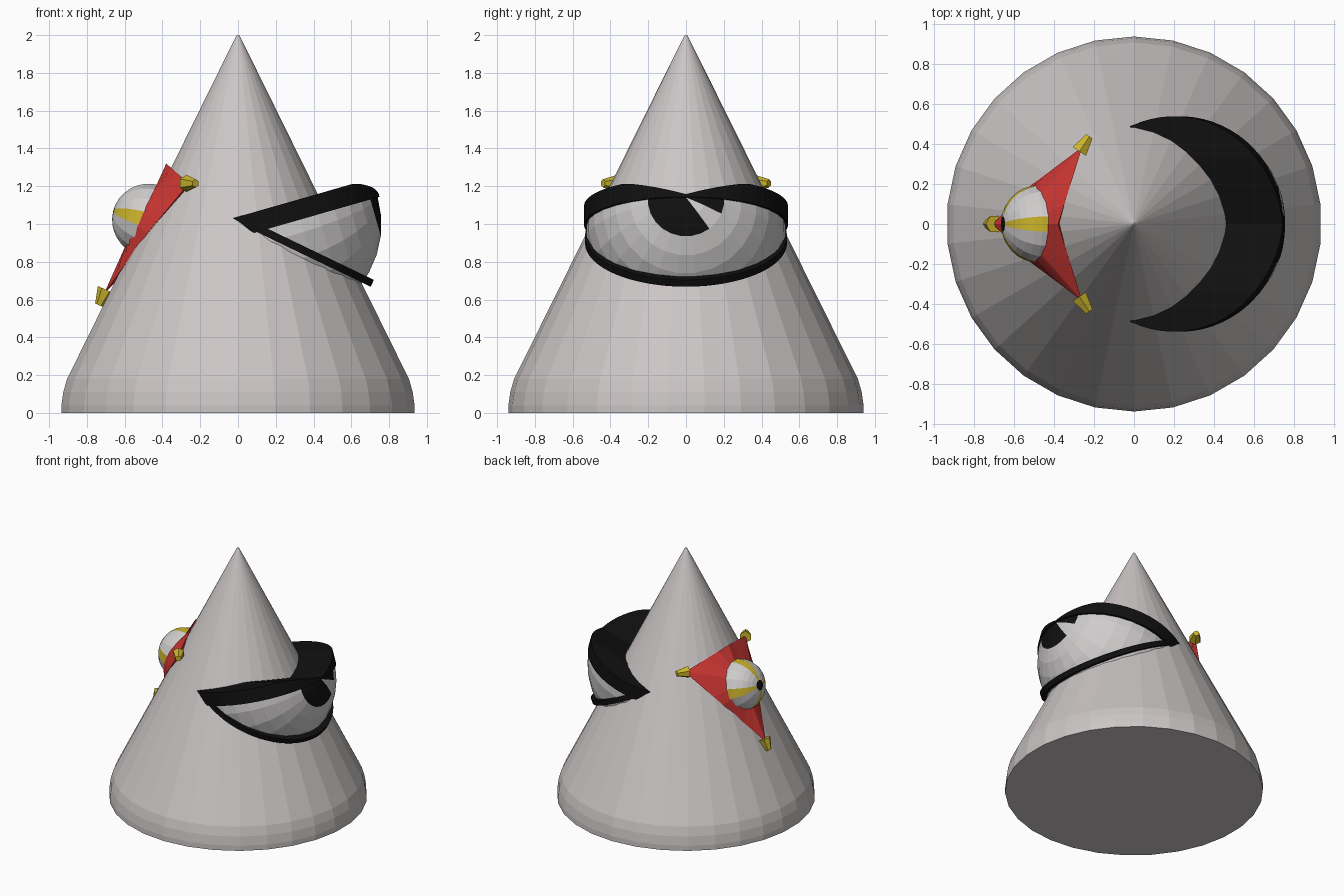
import bpy, bmesh
from math import sin, cos, pi, radians, sqrt, atan2, degrees
from mathutils import Matrix, Vector

if "Cube" in bpy.data.objects:
    bpy.data.objects.remove(bpy.data.objects["Cube"])


def material(name, rgb):
    m = bpy.data.materials.new(name)
    m.use_nodes = True
    m.diffuse_color = (*rgb, 1)
    m.node_tree.nodes["Principled BSDF"].inputs["Base Color"].default_value = (*rgb, 1)
    return m


GREY = material("warm grey", (0.60, 0.56, 0.56))
WHITE = material("soft white", (0.62, 0.60, 0.60))
BLACK = material("black", (0.005, 0.005, 0.005))
RED = material("red", (0.65, 0.04, 0.035))
YELLOW = material("yellow", (0.60, 0.46, 0.025))


def finish(bm, name, mats, matrix=None):
    bmesh.ops.recalc_face_normals(bm, faces=bm.faces)
    if matrix:
        bm.transform(matrix)
    me = bpy.data.meshes.new(name)
    bm.to_mesh(me)
    bm.free()
    for m in mats:
        me.materials.append(m)
    ob = bpy.data.objects.new(name, me)
    bpy.context.collection.objects.link(ob)
    return ob


def loft(rings, caps=True):
    """Join closed rings of equal length with quads."""
    bm = bmesh.new()
    rows = [[bm.verts.new(p) for p in ring] for ring in rings]
    n = len(rows[0])
    for a, b in zip(rows, rows[1:]):
        for i in range(n):
            j = (i + 1) % n
            bm.faces.new((a[i], a[j], b[j], b[i]))
    if caps:
        bm.faces.new(rows[0])
        bm.faces.new(rows[-1])
    return bm


def polar(face):
    """Angle from the pole and angle around it, in degrees."""
    c = face.calc_center_median()
    return degrees(atan2(sqrt(c.x ** 2 + c.y ** 2), c.z)), degrees(atan2(c.y, c.x)) % 360


# Cone body with a rounded foot
SIDES = 30
profile = [(0.94, 0), (0.94, 0.04), (0.93, 0.11), (0.91, 0.18), (0.88, 0.24),
           (0.02, 1.975), (0.006, 2.0)]
finish(loft([[(r * sin(2 * pi * k / SIDES), r * cos(2 * pi * k / SIDES), z)
              for k in range(SIDES)] for r, z in profile]), "cone_body", [GREY])

# Eyeball: lower half of a tilted sphere, with a notched pupil round its pole
TILT = radians(16)
EYE = Matrix.Translation((0.23, 0, 0.995))
bm = bmesh.new()
bmesh.ops.create_uvsphere(bm, u_segments=24, v_segments=16, radius=0.53,
                          matrix=Matrix.Rotation(radians(7.5), 4, 'Z'))
for f in bm.faces:
    pole, around = polar(f)
    if pole < 22 and not 37.5 < around < 67.5:
        f.material_index = 1
bmesh.ops.bisect_plane(bm, geom=bm.verts[:] + bm.edges[:] + bm.faces[:], plane_co=(0, 0, 0),
                       plane_no=(1, 0, 0), clear_inner=True)
finish(bm, "eyeball", [WHITE, BLACK], EYE @ Matrix.Rotation(pi / 2 - TILT, 4, 'Y'))


def lid(name, radius, height, matrix):
    """Round slab whose thickness follows height(y)."""
    rings = []
    for k in range(-16, 17):
        t = radians(88) * k / 16
        x, y = radius * cos(t), radius * sin(t)
        h = height(abs(sin(t)))
        rings.append([(-x, y, 0), (x, y, 0), (x, y, h), (-x, y, h)])
    finish(loft(rings), name, [BLACK], matrix)


lid("upper_eyelid", 0.54, lambda s: 0.015 + 0.09 * min(1, s / 0.6),
    EYE @ Matrix.Rotation(-TILT, 4, 'Y'))
lid("lower_eyelid", 0.535, lambda s: 0.04,
    Matrix.Translation((0.22, 0, 0.90)) @ Matrix.Rotation(radians(25.7), 4, 'Y'))

# Striped ball on the other side
CENTRE = Vector((-0.47, 0, 1.02))
bm = bmesh.new()
bmesh.ops.create_uvsphere(bm, u_segments=16, v_segments=16, radius=0.197,
                          matrix=Matrix.Rotation(radians(11.25), 4, 'Z'))
for f in bm.faces:
    pole, around = polar(f)
    if pole < 11:
        f.material_index = 2
    elif (around + 12) % 90 < 24:
        f.material_index = 1
finish(bm, "striped_ball", [WHITE, YELLOW, BLACK],
       Matrix.Translation(CENTRE) @ Matrix.Rotation(-radians(75), 4, 'Y'))

# Three-pointed collar flaring from the ball
UP, SIDE, OUT = Vector((0.455, 0, 0.89)), Vector((0, 1, 0)), Vector((-0.89, 0, 0.455))
top, bottom = Vector((-0.38, 0, 1.32)), Vector((-0.71, 0, 0.63))
tips = {s: Vector((-0.26, s * 0.385, 1.215)) for s in (-1, 1)}
dips = {s: Vector((-0.48, s * 0.22, 0.95)) for s in (-1, 1)}
corners = [top, tips[1], dips[1], bottom, dips[-1], tips[-1]]
STEPS = 4
outer, inner, under = [], [], []
for a, b in zip(corners, corners[1:] + corners[:1]):
    for k in range(STEPS):
        p = a.lerp(b, k / STEPS)
        d = p - CENTRE
        flat = (UP * d.dot(UP) + SIDE * d.dot(SIDE)).normalized()
        outer.append(p)
        inner.append(CENTRE + flat * 0.185 + OUT * 0.05)
        under.append(CENTRE + flat * 0.1 - OUT * 0.08)
finish(loft([inner, outer, under]), "pointed_collar", [RED])

# Yellow caps on the collar points
for name, tip, aim in (("left_cap", tips[-1], Vector((0.5, -0.75, 0.0))),
                       ("right_cap", tips[1], Vector((0.5, 0.75, 0.0))),
                       ("lower_cap", bottom, Vector((-0.4, 0, -0.9)))):
    bm = bmesh.new()
    bmesh.ops.create_cone(bm, cap_ends=True, segments=6, radius1=0.046, radius2=0.022, depth=0.09)
    turn = aim.to_track_quat('Z', 'Y').to_matrix().to_4x4()
    finish(bm, name, [YELLOW], Matrix.Translation(tip + aim.normalized() * 0.02) @ turn)
